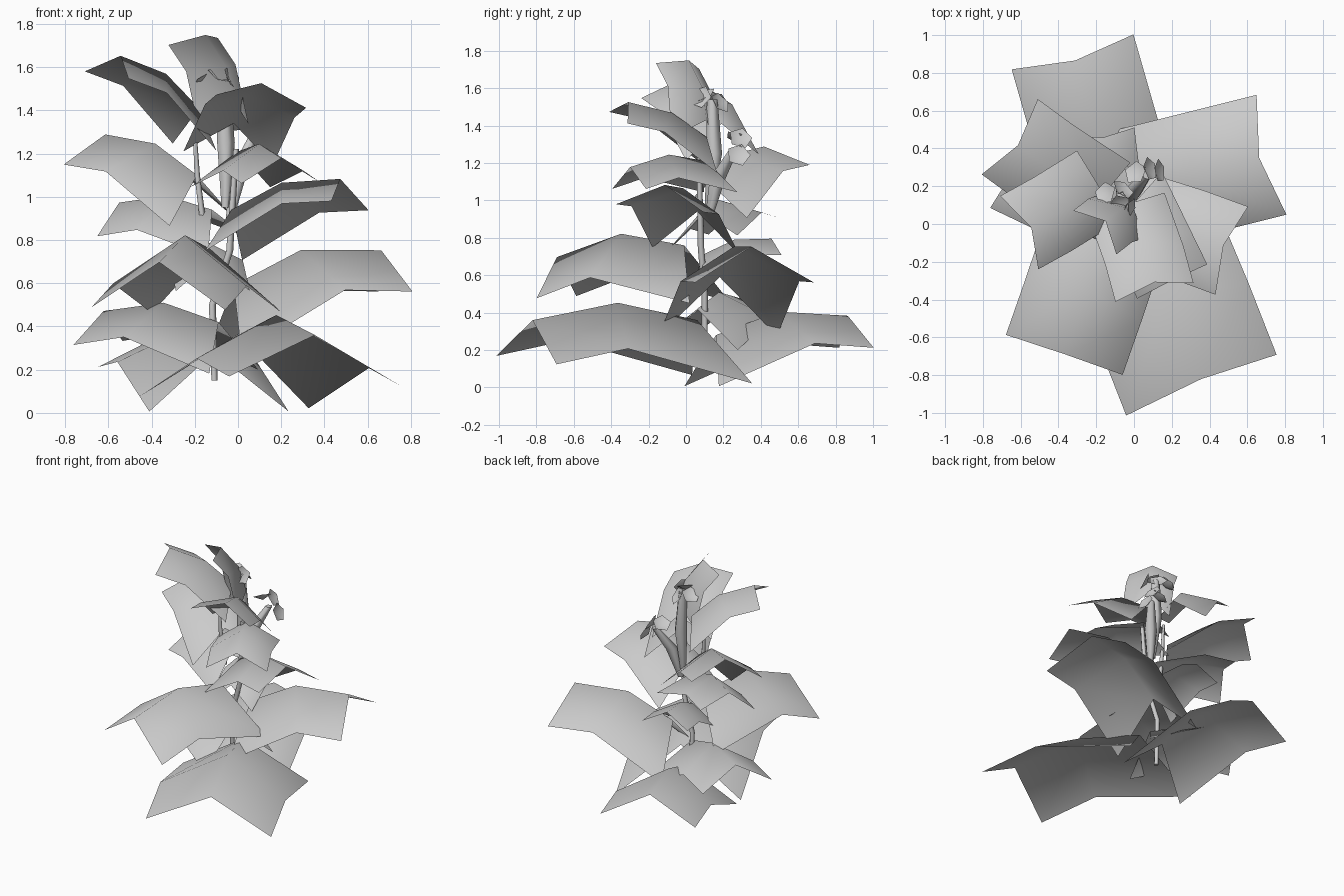
import bpy, bmesh, math
from mathutils import Matrix, Vector

if "Cube" in bpy.data.objects:
    bpy.data.objects.remove(bpy.data.objects["Cube"])


def finish(name, bm):
    me = bpy.data.meshes.new(name)
    bm.to_mesh(me)
    bm.free()
    ob = bpy.data.objects.new(name, me)
    bpy.context.collection.objects.link(ob)


# leaf: roof-shaped card, three stations (rib along, rib up, edge along, edge up)
STATIONS = [(0, 0, -0.15, -0.34), (0.46, 0.10, 0.57, -0.14), (0.95, 0.0, 0.98, -0.23)]


def leaf(name, base, yaw, pitch, size, roll=0, fold=1):
    bm = bmesh.new()
    rows = [[bm.verts.new((ea, 0.43, eu * fold)), bm.verts.new((ra, 0, ru * fold)),
             bm.verts.new((ea, -0.43, eu * fold))] for ra, ru, ea, eu in STATIONS]
    for a, b in zip(rows, rows[1:]):
        for i in (0, 1):
            bm.faces.new((a[i], a[i + 1], b[i + 1], b[i])).smooth = True
    bm.normal_update()
    if sum(f.normal.z for f in bm.faces) < 0:
        bmesh.ops.reverse_faces(bm, faces=bm.faces)
    m = (Matrix.Translation(base) @ Matrix.Rotation(math.radians(yaw), 4, 'Z')
         @ Matrix.Rotation(math.radians(-pitch), 4, 'Y')
         @ Matrix.Rotation(math.radians(roll), 4, 'X') @ Matrix.Scale(size, 4))
    bm.transform(m)
    finish(name, bm)


# base point, yaw, pitch, size, roll, fold depth - from the bottom up
LEAVES = [
    ((0.00, 0.06, 0.36), -68, 0, 1.0, -3, 0.93),
    ((-0.11, 0.16, 0.28), 106, 8, 0.78, 0, 0.98),
    ((-0.09, 0.06, 0.42), 155, 5, 0.62, -2, 1.05),
    ((-0.02, 0.18, 0.59), 14, 13, 0.76, 0, 1.15),
    ((-0.13, -0.01, 0.76), 251, -5, 0.76, -1, 1.22),
    ((-0.12, 0.09, 0.71), 97, 13, 0.40, 0, 1),
    ((-0.12, 0.08, 0.94), 155, 4, 0.50, -12, 1),
    ((-0.03, 0.06, 0.94), -19, 15, 0.58, -5, 1),
    ((-0.19, 0.12, 1.10), 145, 20, 0.58, -5, 1),
    ((0.00, 0.11, 1.21), -64, -4, 0.48, 0, 1.05),
    ((-0.02, 0.11, 1.34), -73, 23, 0.50, -9, 0.85),
    ((-0.18, 0.19, 1.41), 210, 30, 0.51, -5, 0.95),
    ((-0.01, 0.11, 1.43), 214, 62, 0.38, 12, 1),
]
for n, args in enumerate(LEAVES):
    leaf(f"leaf_{n + 1}", *args)


# stems: tapered tubes through a few points (x, y, z, radius)
def tube(name, pts, sides=5):
    bm = bmesh.new()
    rings = [[bm.verts.new((x + r * math.cos(2 * math.pi * k / sides),
                            y + r * math.sin(2 * math.pi * k / sides), z)) for k in range(sides)]
             for x, y, z, r in pts]
    for a, b in zip(rings, rings[1:]):
        for k in range(sides):
            j = (k + 1) % sides
            bm.faces.new((a[k], a[j], b[j], b[k])).smooth = True
    bm.faces.new(rings[0][::-1])
    bm.faces.new(rings[-1])
    finish(name, bm)


tube("main_stem", [(-0.11, 0.10, 0.15, 0.016), (-0.12, 0.10, 0.50, 0.018),
                   (-0.04, 0.08, 0.75, 0.018), (-0.01, 0.07, 1.22, 0.014)])
tube("side_stem", [(-0.16, 0.08, 0.86, 0.016), (-0.19, 0.07, 1.10, 0.014), (-0.20, 0.07, 1.28, 0.01)])
tube("tall_flower_stalk", [(-0.06, 0.12, 0.95, 0.02), (-0.06, 0.15, 1.25, 0.045), (-0.07, 0.14, 1.54, 0.03)])
tube("low_flower_stalk", [(-0.04, 0.12, 0.90, 0.02), (0.00, 0.17, 1.12, 0.045), (0.07, 0.26, 1.28, 0.025)])


# flower: shallow five-sided cup
def flower(name, loc, facing, size):
    bm = bmesh.new()
    q = Vector(facing).to_track_quat('Z', 'Y').to_matrix().to_4x4()
    tip = bm.verts.new((0, 0, -0.35))
    rim = [bm.verts.new((math.cos(2 * math.pi * k / 5), math.sin(2 * math.pi * k / 5), 0.1))
           for k in range(5)]
    for k in range(5):
        bm.faces.new((tip, rim[k], rim[(k + 1) % 5])).smooth = True
    bm.transform(Matrix.Translation(loc) @ q @ Matrix.Scale(size, 4))
    finish(name, bm)


FLOWERS = [
    ((-0.15, 0.16, 1.54), (-0.5, 0.3, 0.8)),
    ((-0.03, 0.08, 1.55), (0.8, -0.4, 0.4)),
    ((-0.08, 0.10, 1.56), (0.3, -0.4, 0.8)),
    ((-0.06, 0.18, 1.52), (0.5, 0.6, 0.5)),
    ((0.01, 0.27, 1.33), (-0.4, 0.3, 0.8)),
    ((0.08, 0.29, 1.33), (0.8, 0.2, 0.5)),
    ((0.13, 0.28, 1.24), (0.9, 0.1, 0.4)),
]
for n, (loc, facing) in enumerate(FLOWERS):
    flower(f"flower_{n + 1}", loc, facing, 0.065)
